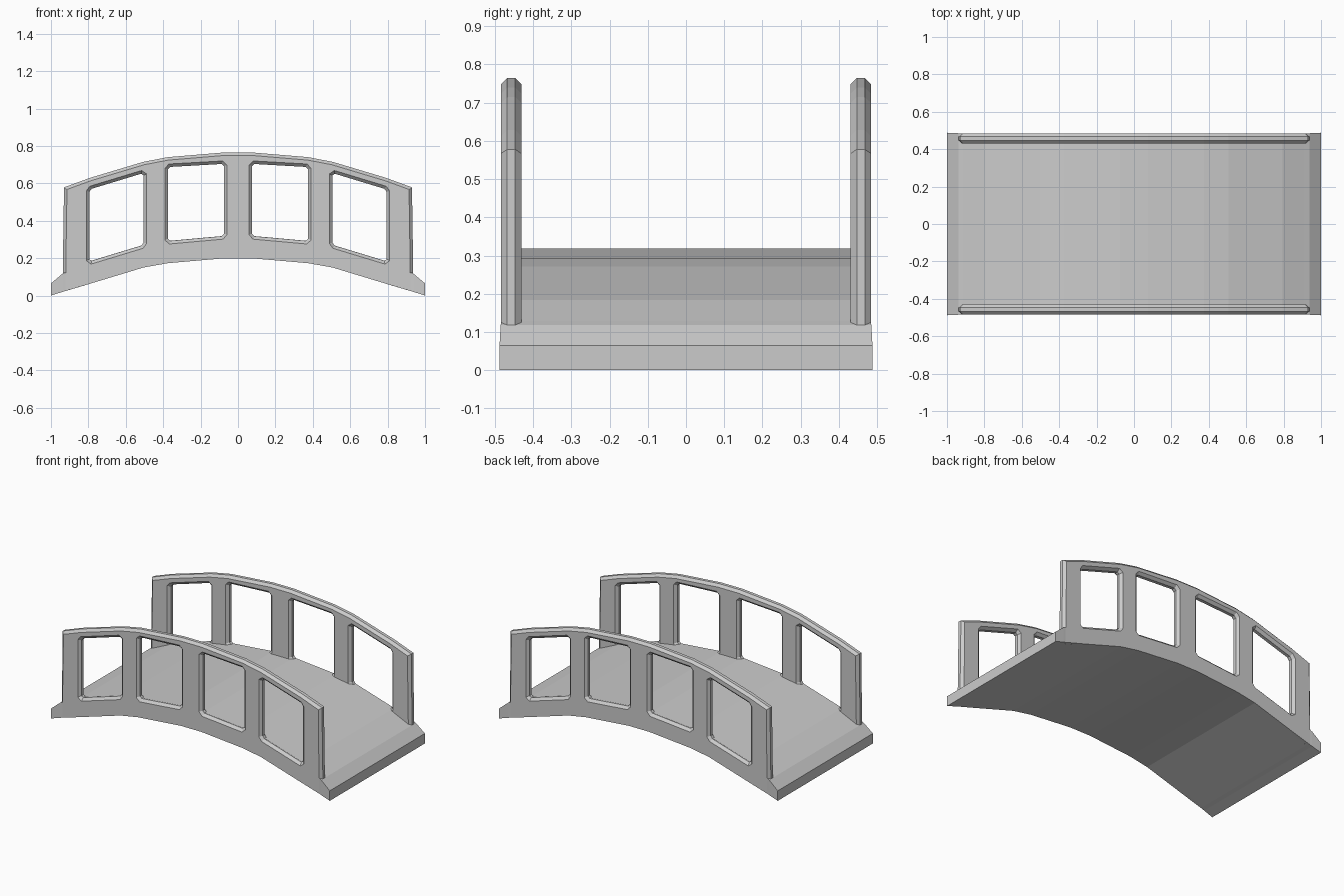
import bpy, bmesh

if "Cube" in bpy.data.objects:
    bpy.data.objects.remove(bpy.data.objects["Cube"])

# Half-span stations: x, underside z, deck/sill z, opening top z, handrail top z
HALF = [(0.937, 0.020, 0.118, 0.50, 0.578),
        (0.795, 0.062, 0.183, 0.567, 0.628),
        (0.505, 0.150, 0.271, 0.655, 0.715),
        (0.375, 0.173, 0.292, 0.687, 0.740),
        (0.075, 0.199, 0.319, 0.704, 0.765)]


def mirrored(half):
    return [(-s[0],) + s[1:] for s in half] + list(reversed(half))


def finish(bm, name):
    bmesh.ops.recalc_face_normals(bm, faces=bm.faces)
    mesh = bpy.data.meshes.new(name)
    bm.to_mesh(mesh)
    bm.free()
    ob = bpy.data.objects.new(name, mesh)
    bpy.context.collection.objects.link(ob)
    return ob


def make_deck():
    # full-width end ramps, narrower between so the railings form the sides
    st = [(1.0, 0.0, 0.065, 0.488), (0.937, 0.020, 0.118, 0.485), (0.912, 0.027, 0.129, 0.483),
          (0.912, 0.027, 0.129, 0.465)]
    st += [(x, b, t, 0.465) for x, b, t, _, _ in HALF[1:]]
    bm = bmesh.new()
    rings = [[bm.verts.new(c) for c in ((x, -y, b), (x, y, b), (x, y, t), (x, -y, t))]
             for x, b, t, y in mirrored(st)]
    for r, s in zip(rings, rings[1:]):
        for i in range(4):
            j = (i + 1) % 4
            bm.faces.new((r[i], r[j], s[j], s[i]))
    bm.faces.new(rings[0])
    bm.faces.new(rings[-1])
    return finish(bm, "deck")


def make_railing(name, side):
    y0, y1 = 0.431, 0.484
    bm = bmesh.new()
    # flat elevation made of cells, leaving out the window openings
    cols = []
    for x, b, s, w, t in mirrored(HALF):
        top_x = x * 0.994 if abs(x) > 0.9 else x
        cols.append([bm.verts.new(c) for c in
                     ((x, y0, b), (x, y0, s - 0.001), (top_x, y0, w), (top_x, y0, t))])
    for i, (p, q) in enumerate(zip(cols, cols[1:])):
        for k in range(3):
            if k == 1 and i % 2 == 1:
                continue
            bm.faces.new((p[k], q[k], q[k + 1], p[k + 1]))
    ext = bmesh.ops.extrude_face_region(bm, geom=bm.faces[:])
    new = [v for v in ext["geom"] if isinstance(v, bmesh.types.BMVert)]
    bmesh.ops.translate(bm, verts=new, vec=(0, y1 - y0, 0))
    bmesh.ops.recalc_face_normals(bm, faces=bm.faces)
    bm.normal_update()
    # small cut corners in the openings
    corners = [e for e in bm.edges
               if abs(e.verts[0].co.y - e.verts[1].co.y) > 0.01 and not e.is_convex
               and e.calc_face_angle(0) > 0.8]
    bmesh.ops.bevel(bm, geom=corners, offset=0.013, segments=1, affect='EDGES')
    bm.normal_update()
    # chamfer all rims except the underside
    rims = []
    for e in bm.edges:
        if len(e.link_faces) != 2:
            continue
        walls = [f for f in e.link_faces if abs(f.normal.y) < 0.5]
        if len(walls) == 1:
            under = walls[0].normal.z < -0.5 and e.verts[0].co.z < 0.25
            if not under:
                rims.append(e)
    bmesh.ops.bevel(bm, geom=rims, offset=0.016, segments=1, affect='EDGES')
    if side < 0:
        for v in bm.verts:
            v.co.y *= -1
    return finish(bm, name)


make_deck()
make_railing("back_railing", 1)
make_railing("front_railing", -1)
